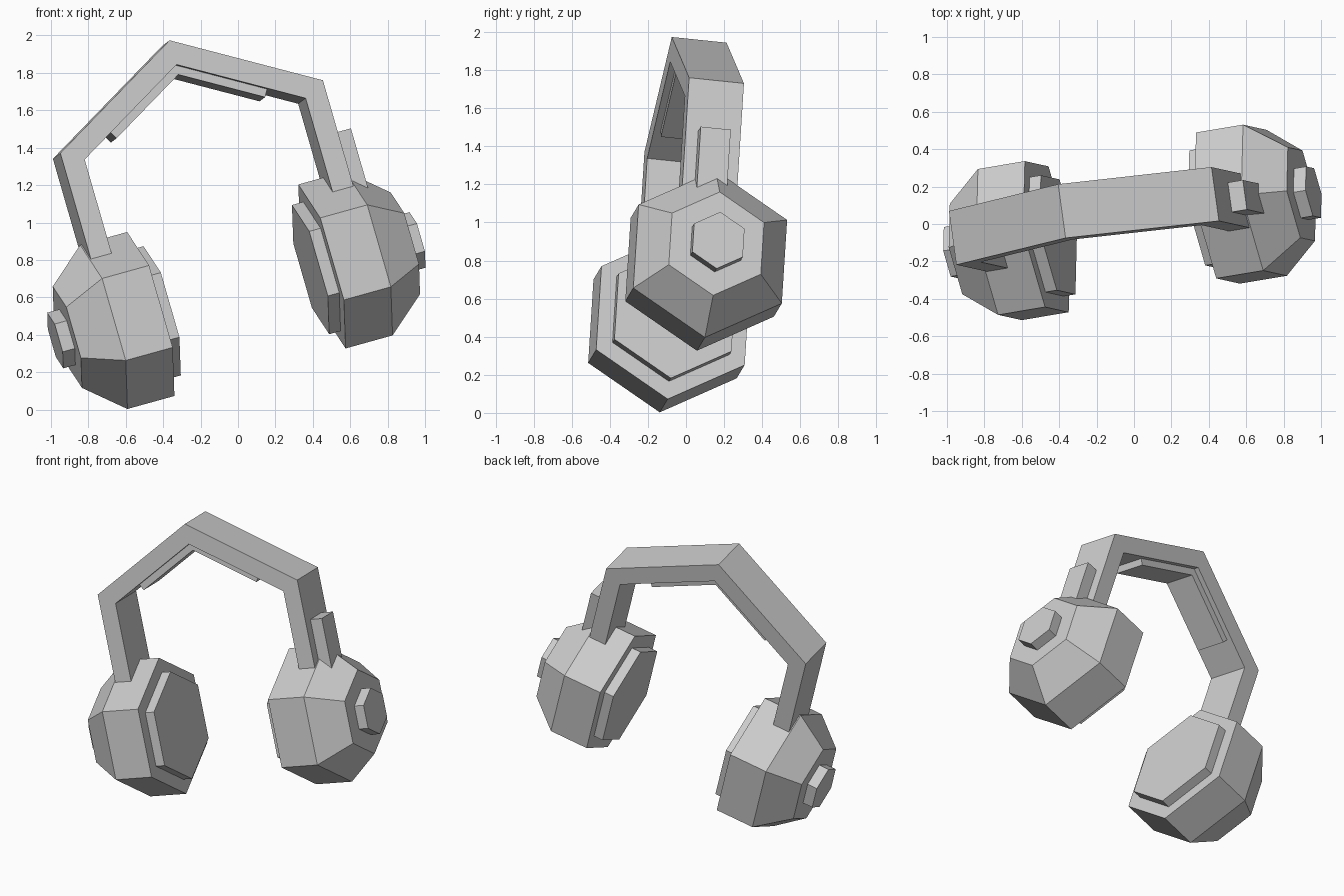
import bpy, bmesh
from math import sin, cos, radians
from mathutils import Matrix, Vector

if "Cube" in bpy.data.objects:
    bpy.data.objects.remove(bpy.data.objects["Cube"])

# Tilted frame of the whole headset: u = ear to ear, v = back, n = up
U = Vector((0.951, 0.159, 0.264)).normalized()
V = Vector((-0.136, 0.985, -0.102))
V = (V - U * V.dot(U)).normalized()
N = U.cross(V)
FRAME = Matrix.Translation((-0.15, 0.017, 1.142)) @ Matrix((U, V, N)).transposed().to_4x4()


def loft(name, rings):
    """Closed solid through a list of equal-sized vertex rings."""
    bm = bmesh.new()
    loops = [[bm.verts.new(p) for p in ring] for ring in rings]
    for a, b in zip(loops, loops[1:]):
        for i in range(len(a)):
            j = (i + 1) % len(a)
            bm.faces.new((a[i], a[j], b[j], b[i]))
    bm.faces.new(loops[0])
    bm.faces.new(loops[-1])
    bmesh.ops.recalc_face_normals(bm, faces=bm.faces)
    mesh = bpy.data.meshes.new(name)
    bm.to_mesh(mesh)
    bm.free()
    ob = bpy.data.objects.new(name, mesh)
    bpy.context.collection.objects.link(ob)
    ob.matrix_world = FRAME
    return ob


def slab(name, profile, half):
    """Profile in the (u, n) plane, extruded along v."""
    return loft(name, [[(u, v, n) for u, n in profile] for v in (-half, half)])


def hexagon(u, r):
    """Pointed-top hexagon of a cup, at ear-axis position u."""
    return [(u, 0.024 + r * sin(radians(60 * i)), -0.523 + r * cos(radians(60 * i)))
            for i in range(6)]


# Headband: part of a hexagonal ring
R_OUT, R_IN, R_PAD = 0.852, 0.717, 0.665
arc = [(cos(radians(a)), sin(radians(a))) for a in (-30, 30, 90, 150, 210)]
slab("headband",
     [(R_OUT * c, R_OUT * s) for c, s in arc] + [(R_IN * c, R_IN * s) for c, s in reversed(arc)],
     0.146)

# Cushion under the crown of the band
e, t = 0.44, 0.045
top = [(-e, R_IN - e * 0.577), (0, R_IN), (e, R_IN - e * 0.577)]
low = [(e - t * 0.5, top[2][1] - t * 0.866), (0, R_PAD), (t * 0.5 - e, top[0][1] - t * 0.866)]
slab("headband_cushion", top + low, 0.11)

# Ear cups, mirrored left and right
for side, s in (("left", -1), ("right", 1)):
    loft(side + "_ear_cup", [hexagon(s * u, r) for u, r in ((0.481, 0.457), (0.745, 0.457), (0.95, 0.283))])
    loft(side + "_ear_pad", [hexagon(s * u, 0.36) for u in (0.417, 0.49)])
    loft(side + "_cup_hub", [hexagon(s * u, 0.155) for u in (0.94, 1.018)])

# Adjuster block on the right arm only
slab("adjuster", [(0.72, 0.142), (0.822, 0.142), (0.822, -0.3), (0.72, -0.3)], 0.08)
